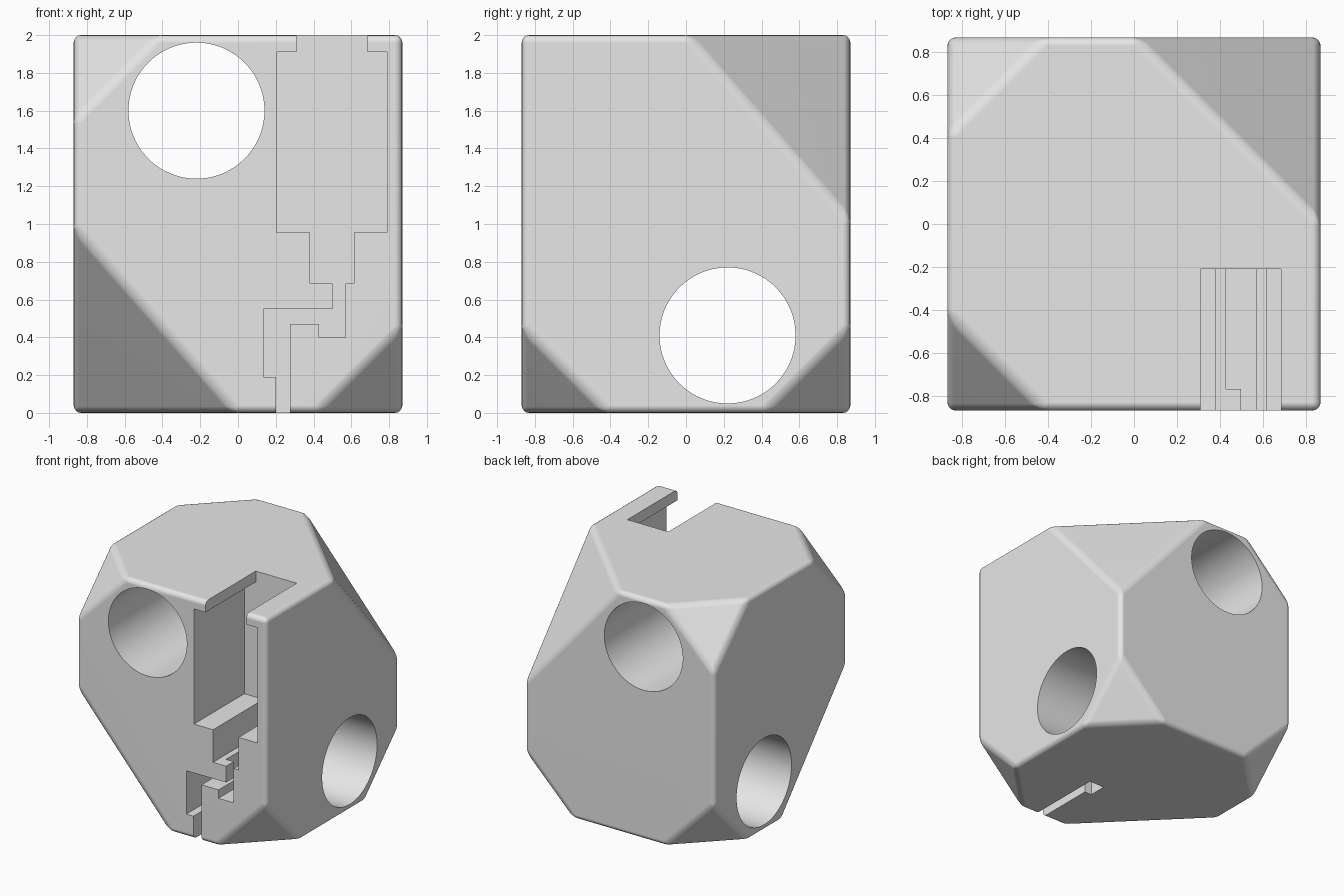
import bpy, bmesh, math
from mathutils import Vector, Matrix

if "Cube" in bpy.data.objects:
    bpy.data.objects.remove(bpy.data.objects["Cube"], do_unlink=True)

HALF, TOP = 0.87, 2.0

grey = bpy.data.materials.new("light_grey")
grey.use_nodes = True
grey.diffuse_color = (0.8, 0.8, 0.8, 1)
grey.node_tree.nodes["Principled BSDF"].inputs["Base Color"].default_value = (0.8, 0.8, 0.8, 1)


def make_object(name, bm):
    bmesh.ops.recalc_face_normals(bm, faces=bm.faces)
    mesh = bpy.data.meshes.new(name)
    bm.to_mesh(mesh)
    bm.free()
    mesh.materials.append(grey)
    ob = bpy.data.objects.new(name, mesh)
    bpy.context.collection.objects.link(ob)
    return ob


def box(bm, lo, hi):
    lo, hi = Vector(lo), Vector(hi)
    mat = Matrix.Translation((lo + hi) / 2) @ Matrix.Diagonal((*(hi - lo), 1))
    bmesh.ops.create_cube(bm, size=1, matrix=mat)


def apply(mod):
    bpy.ops.object.modifier_apply(modifier=mod.name)


def subtract(cutter):
    cutter.hide_render = True
    mod = block.modifiers.new("cut", 'BOOLEAN')
    mod.operation, mod.solver, mod.object = 'DIFFERENCE', 'EXACT', cutter
    apply(mod)
    bpy.data.objects.remove(cutter, do_unlink=True)


# Block with its corners sliced off: side signs, then slice length along x/y and z
bm = bmesh.new()
box(bm, (-HALF, -HALF, 0), (HALF, HALF, TOP))
small, large = (0.45, 0.45), (0.86, 0.98)
corners = [((1, 1, 1), large), ((-1, -1, -1), large),
           ((-1, -1, 1), small), ((-1, 1, 1), small), ((1, -1, -1), small),
           ((1, 1, -1), small), ((-1, 1, -1), small)]
for (sx, sy, sz), (flat, tall) in corners:
    corner = Vector((sx * HALF, sy * HALF, TOP if sz > 0 else 0))
    normal = Vector((sx / flat, sy / flat, sz / tall)).normalized()
    bmesh.ops.bisect_plane(bm, geom=bm.verts[:] + bm.edges[:] + bm.faces[:],
                           plane_co=corner - Vector((sx * flat, 0, 0)),
                           plane_no=normal, clear_outer=True)
    bmesh.ops.holes_fill(bm, edges=[e for e in bm.edges if e.is_boundary])
block = make_object("block", bm)
bpy.context.view_layer.objects.active = block
block.select_set(True)

# Rounded outer edges
bevel = block.modifiers.new("round_edges", 'BEVEL')
bevel.width, bevel.segments = 0.04, 4
bevel.limit_method = 'ANGLE'
bevel.angle_limit = math.radians(25)
apply(bevel)

# Round holes running front to back and side to side
for name, place, axis in (("front_hole", (-0.22, 0, 1.6), 'X'),
                          ("side_hole", (0, 0.22, 0.41), 'Y')):
    bm = bmesh.new()
    mat = Matrix.Translation(place) @ Matrix.Rotation(math.pi / 2, 4, axis)
    bmesh.ops.create_cone(bm, cap_ends=True, segments=96, radius1=0.36,
                          radius2=0.36, depth=3, matrix=mat)
    subtract(make_object(name, bm))

# Stepped slot in the front face
profile = [(0.31, 2.1), (0.31, 1.91), (0.205, 1.91), (0.205, 0.955), (0.38, 0.955),
           (0.38, 0.685), (0.5, 0.685), (0.5, 0.55), (0.135, 0.55), (0.135, 0.19),
           (0.2, 0.19), (0.2, -0.1), (0.275, -0.1), (0.275, 0.47), (0.43, 0.47),
           (0.43, 0.4), (0.57, 0.4), (0.57, 0.685), (0.615, 0.685), (0.615, 0.955),
           (0.79, 0.955), (0.79, 1.91), (0.685, 1.91), (0.685, 2.1)]
BACK = -0.21
bm = bmesh.new()
face = bm.faces.new([bm.verts.new((x, -1, z)) for x, z in profile])
out = bmesh.ops.extrude_face_region(bm, geom=[face])
moved = [v for v in out["geom"] if isinstance(v, bmesh.types.BMVert)]
bmesh.ops.translate(bm, verts=moved, vec=(0, BACK + 1, 0))
subtract(make_object("slot", bm))

# Wider pockets deeper inside the slot
for name, lo, hi in (("ledge_pocket", (0.43, -0.77, 0.52), (0.53, BACK, 0.72)),
                     ("bottom_pocket", (0.135, -0.36, -0.1), (0.24, BACK, 0.3))):
    bm = bmesh.new()
    box(bm, lo, hi)
    subtract(make_object(name, bm))

# Smooth rounded edges and holes, crisp slot edges
bpy.ops.object.shade_smooth_by_angle(angle=math.radians(30))
weighted = block.modifiers.new("flat_faces", 'WEIGHTED_NORMAL')
weighted.keep_sharp = True
